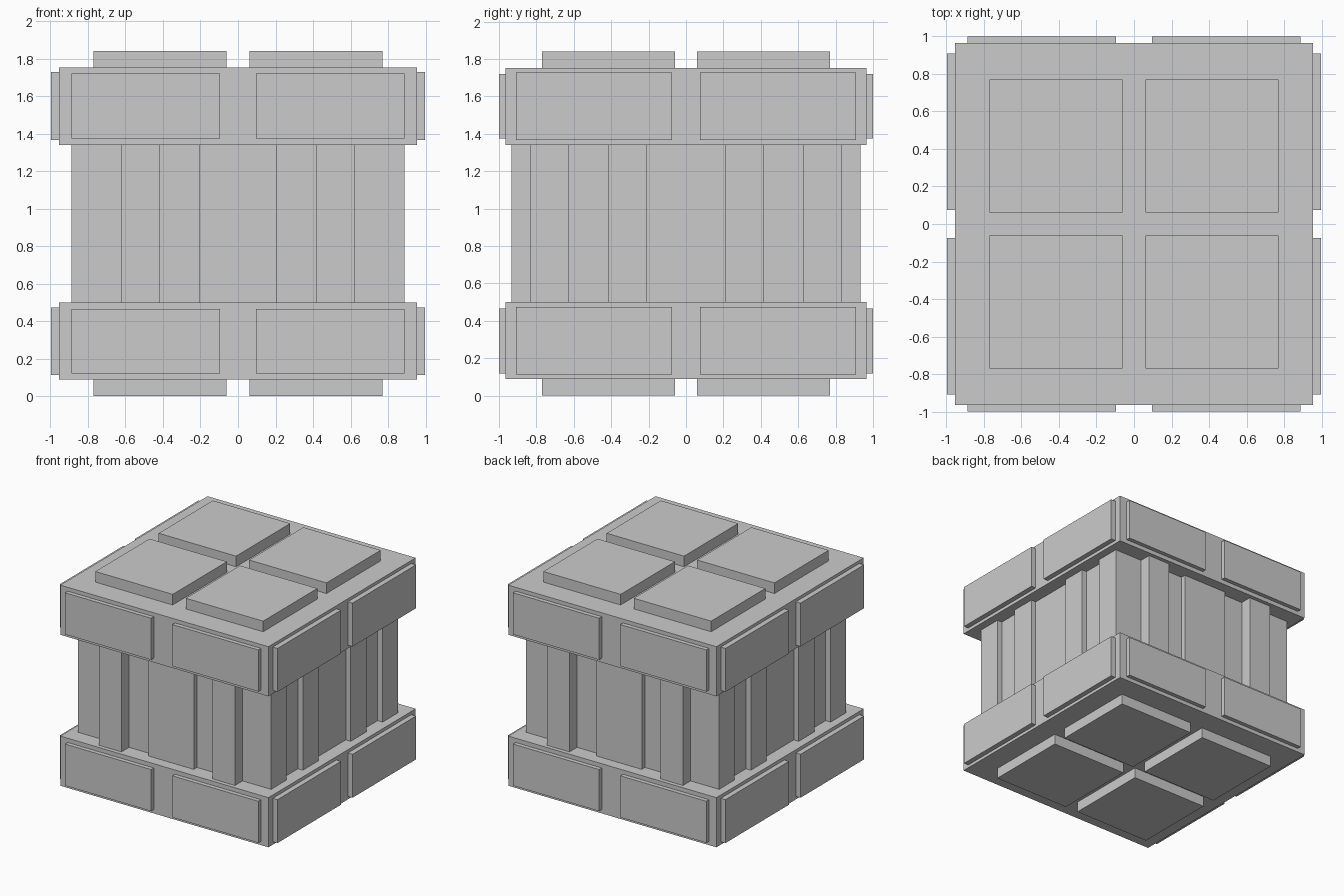
import bpy
import bmesh
from itertools import product
from mathutils import Matrix, Vector

if "Cube" in bpy.data.objects:
    bpy.data.objects.remove(bpy.data.objects["Cube"])

H = 1.84          # total height
MID = H / 2       # everything mirrors about this height


def make_part(name, boxes):
    """One object made of flat-sided boxes given as ((x0,x1),(y0,y1),(z0,z1))."""
    bm = bmesh.new()
    for ranges in boxes:
        centre = Vector([(a + b) / 2 for a, b in ranges])
        size = [abs(b - a) for a, b in ranges]
        mat = Matrix.Translation(centre) @ Matrix.Diagonal((*size, 1))
        bmesh.ops.create_cube(bm, size=1, matrix=mat)
    mesh = bpy.data.meshes.new(name)
    bm.to_mesh(mesh)
    bm.free()
    obj = bpy.data.objects.new(name, mesh)
    bpy.context.collection.objects.link(obj)
    return obj


def mirrored(xr, yr, zr=None):
    """Copies of a box in all four x/y quadrants (and both ends if zr is given)."""
    out = []
    for sx, sy in product((-1, 1), repeat=2):
        x = tuple(sx * v for v in xr)
        y = tuple(sy * v for v in yr)
        for sz in (-1, 1):
            out.append((x, y, tuple(MID + sz * (v - MID) for v in zr)))
    return out


def flipped(r):
    return tuple(-v for v in r)


SX, SY = 0.955, 0.965     # slab half sizes
CX, CY = 0.842, 0.833     # core half sizes
BODY = (0.5, 1.34)        # height range of the planked middle

# Base and lid slabs
make_part("base_slab", [((-SX, SX), (-SY, SY), (0.088, 0.5))])
make_part("lid_slab", [((-SX, SX), (-SY, SY), (1.34, 1.752))])

# Square pads: four feet below, four on the lid
make_part("square_pads", mirrored((0.06, 0.77), (0.06, 0.77), (1.752, H)))

# Raised panels around both slabs
make_part("front_back_panels", mirrored((0.097, 0.887), (SY, 1.0), (1.375, 1.72)))
make_part("side_panels", mirrored((SX, 0.998), (0.075, 0.908), (1.367, 1.727)))

# Inner body
make_part("body_core", [((-CX, CX), (-CY, CY), BODY)])

# Planks on the front and back: wide centre, proud pair
front = []
for s in (-1, 1):
    front.append(((-0.207, 0.207), (s * CY, s * 0.875), BODY))
    for xr in ((0.417, 0.625), (-0.625, -0.417)):
        front.append((xr, (s * CY, s * 0.932), BODY))
make_part("front_back_planks", front)

# Planks on the sides: inner pair, corner pair
sides = []
for s in (-1, 1):
    for yr in ((0.21, 0.417), (0.628, CY)):
        for r in (yr, flipped(yr)):
            sides.append(((s * CX, s * 0.887), r, BODY))
make_part("side_planks", sides)

# Consistent outward normals
for obj in bpy.context.collection.objects:
    bm = bmesh.new()
    bm.from_mesh(obj.data)
    bmesh.ops.recalc_face_normals(bm, faces=bm.faces)
    bm.to_mesh(obj.data)
    bm.free()
